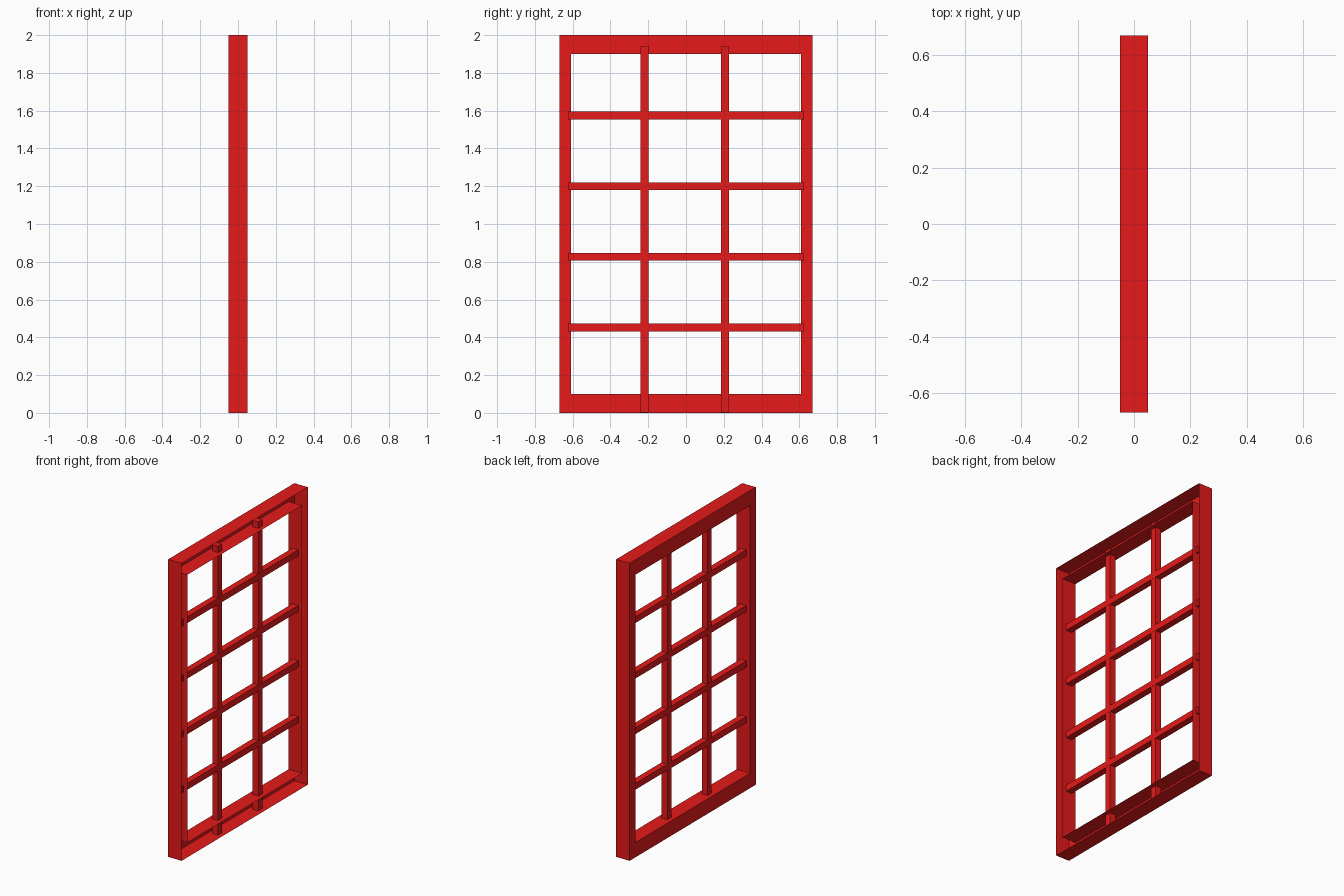
import bpy, bmesh

if "Cube" in bpy.data.objects:
    bpy.data.objects.remove(bpy.data.objects["Cube"])

red = bpy.data.materials.new("red_paint")
red.diffuse_color = (0.8, 0.01, 0.01, 1)
red.use_nodes = True
red.node_tree.nodes["Principled BSDF"].inputs["Base Color"].default_value = red.diffuse_color

HALF_D, HALF_W, HEIGHT = 0.05, 0.67, 2.0
STILE, RAIL = 0.06, 0.1
BAR = 0.042


def finish(name, bm):
    bmesh.ops.recalc_face_normals(bm, faces=bm.faces)
    mesh = bpy.data.meshes.new(name)
    bm.to_mesh(mesh)
    bm.free()
    mesh.materials.append(red)
    obj = bpy.data.objects.new(name, mesh)
    bpy.context.collection.objects.link(obj)
    return obj


def box(name, lo, hi):
    bm = bmesh.new()
    bmesh.ops.create_cube(bm, size=1)
    for v in bm.verts:
        v.co = [(a + b) / 2 + c * (b - a) for a, b, c in zip(lo, hi, v.co)]
    return finish(name, bm)


# Outer frame: thin U-channel swept round the opening, open on the +x side
bm = bmesh.new()
rings = []
for x, dy, dz in ((HALF_D, STILE, RAIL), (-HALF_D, STILE, RAIL),
                  (-HALF_D, 0, 0), (HALF_D, 0, 0)):
    y, z0, z1 = HALF_W - dy, dz, HEIGHT - dz
    rings.append([bm.verts.new((x, *p)) for p in
                  ((-y, z0), (y, z0), (y, z1), (-y, z1))])
for a, b in zip(rings, rings[1:]):
    for i in range(4):
        j = (i + 1) % 4
        bm.faces.new((a[i], a[j], b[j], b[i]))
finish("window_frame", bm)

# Vertical glazing bars, their ends reaching into the hollow rails
h = BAR / 2
for i, y in enumerate((-0.22, 0.207)):
    box(f"vertical_bar_{i + 1}", (-h, y - h, 0.001), (h, y + h, 1.943))

# Horizontal glazing bars, a hair deeper so crossings stay clean
d = h + 0.0008
for i in range(4):
    z = 0.453 + i * 0.3735
    box(f"horizontal_bar_{i + 1}", (-d, -0.625, z - h), (d, 0.626, z + h))
